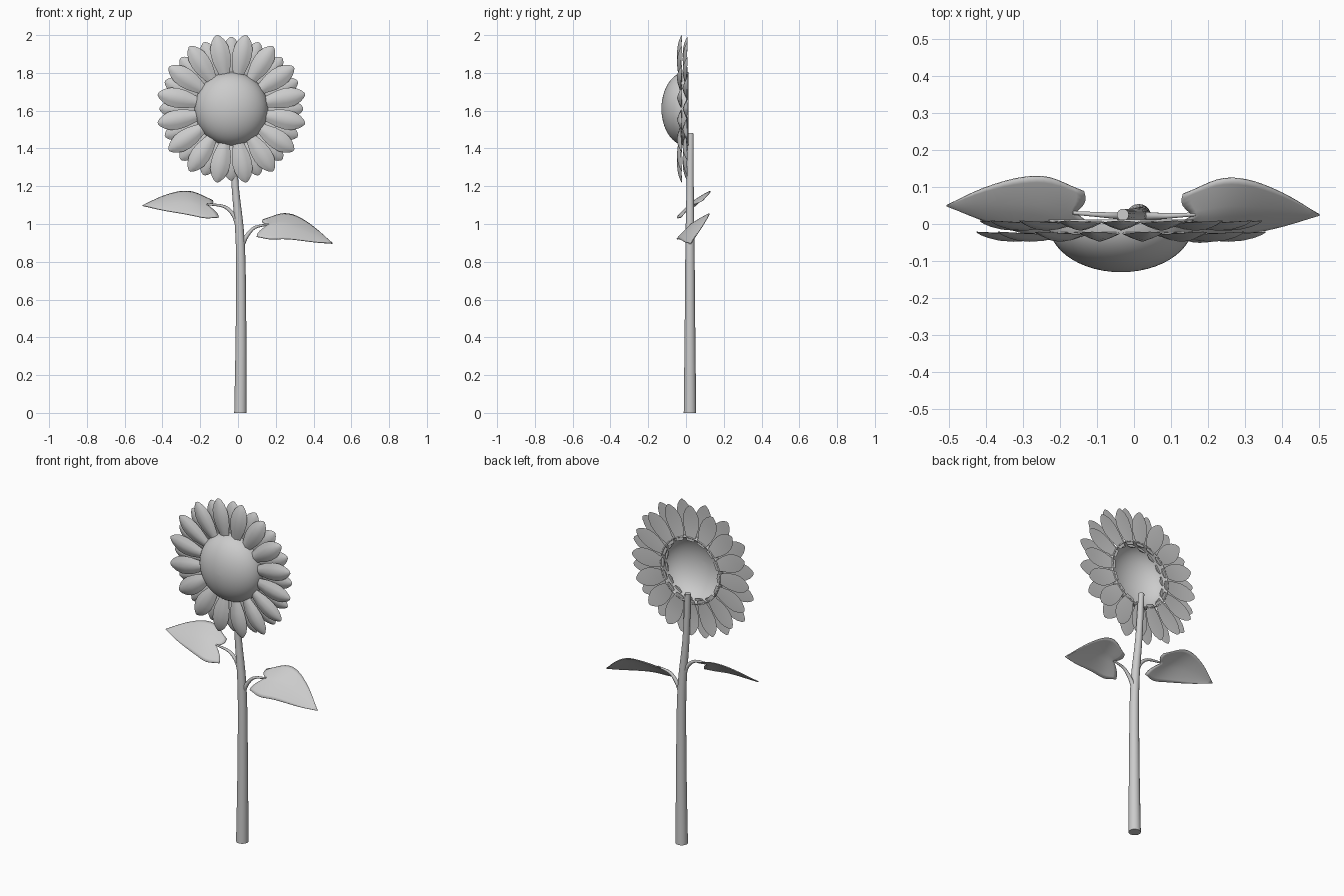
import bpy, bmesh, math
from mathutils import Vector, Matrix

if "Cube" in bpy.data.objects:
    bpy.data.objects.remove(bpy.data.objects["Cube"])

CX, CZ = -0.035, 1.61


def finish(name, bm, angle=40):
    bmesh.ops.recalc_face_normals(bm, faces=bm.faces)
    me = bpy.data.meshes.new(name)
    bm.to_mesh(me)
    bm.free()
    ob = bpy.data.objects.new(name, me)
    bpy.context.collection.objects.link(ob)
    bpy.ops.object.select_all(action='DESELECT')
    ob.select_set(True)
    bpy.context.view_layer.objects.active = ob
    bpy.ops.object.shade_smooth_by_angle(angle=math.radians(angle))
    return ob


def bridge(bm, rings, caps=True):
    n = len(rings[0])
    for a, b in zip(rings, rings[1:]):
        for i in range(n):
            j = (i + 1) % n
            bm.faces.new((a[i], a[j], b[j], b[i]))
    if caps:
        bm.faces.new(rings[0])
        bm.faces.new(rings[-1])


def catmull(pts, steps):
    p = [Vector(q) for q in pts]
    p = [2 * p[0] - p[1]] + p + [2 * p[-1] - p[-2]]
    out = []
    for k in range(1, len(p) - 2):
        a, b, c, d = p[k - 1:k + 3]
        for s in range(steps):
            t = s / steps
            out.append(0.5 * (2 * b + (c - a) * t + (2 * a - 5 * b + 4 * c - d) * t * t
                              + (3 * b - a - 3 * c + d) * t ** 3))
    return out + [p[-2]]


def tube(name, pts, sides, steps=4):
    # each point is x, y, z, radius
    path = catmull(pts, steps)
    bm = bmesh.new()
    rings = []
    for i, q in enumerate(path):
        d = (path[min(i + 1, len(path) - 1)] - path[max(i - 1, 0)]).to_3d().normalized()
        u = Vector((0, 1, 0)).cross(d).normalized()
        v = d.cross(u)
        if i == 0 and q.z == 0:
            u, v = Vector((1, 0, 0)), Vector((0, 1, 0))
        rings.append([bm.verts.new(q.to_3d() + q[3] * (u * math.cos(a) + v * math.sin(a)))
                      for a in (2 * math.pi * k / sides for k in range(sides))])
    bridge(bm, rings)
    return finish(name, bm)


# Stem and leaf stalks
tube("stem", [(0.013, 0.021, 0, 0.033), (0.016, 0.021, 0.45, 0.028), (0.012, 0.021, 0.9, 0.024),
              (-0.015, 0.022, 1.2, 0.019), (-0.03, 0.025, 1.48, 0.016)], 20)
tube("leaf_stalk_right", [(0.02, 0.021, 0.885, 0.014), (0.045, 0.021, 0.935, 0.011),
                          (0.09, 0.022, 0.982, 0.008), (0.165, 0.026, 0.998, 0.005)], 10)
tube("leaf_stalk_left", [(0.0, 0.021, 0.99, 0.014), (-0.025, 0.021, 1.05, 0.011),
                         (-0.075, 0.024, 1.093, 0.008), (-0.165, 0.03, 1.105, 0.005)], 10)


# Heart-shaped leaves
def leaf(name, rib, side, back):
    path = catmull(rib, 8)
    widths = catmull([(0.66, 0, 0), (0.98, 0, 0), (0.9, 0, 0), (0.55, 0, 0), (0.0, 0, 0)], 4)
    n, m = len(path), 6
    side, back = Vector(side), Vector(back)
    bm = bmesh.new()
    rows = []
    for i, c in enumerate(path):
        u = i / (n - 1)
        w = max(widths[i].x, 0.01)
        row = []
        for k in range(-m, m + 1):
            v = k / m
            lobe = math.sin(min(abs(v) * 1.9, math.pi / 2)) * (1 - u) ** 3
            drop = Vector((0, -0.006, 0.01)) * (1 - v * v) * w
            row.append(bm.verts.new(c + side * v * w + back * lobe + drop))
        rows.append(row)
    for a, b in zip(rows, rows[1:]):
        for k in range(2 * m):
            bm.faces.new((a[k], a[k + 1], b[k + 1], b[k]))
    ob = finish(name, bm, 60)
    mod = ob.modifiers.new("thickness", 'SOLIDIFY')
    mod.thickness = 0.005
    mod.offset = 0


leaf("leaf_right", [(0.16, 0.028, 0.99), (0.29, 0.042, 0.983), (0.5, 0.025, 0.897)],
     (0.025, 0.086, 0.068), (-0.045, -0.004, -0.012))
leaf("leaf_left", [(-0.16, 0.034, 1.092), (-0.29, 0.046, 1.112), (-0.505, 0.05, 1.097)],
     (-0.025, 0.088, 0.068), (0.042, -0.004, -0.012))

# Domed seed head, open at the back
bm = bmesh.new()
rings = []
for k in range(14):
    a = 0.02 + (math.pi / 2 - 0.02) * k / 13
    r, y = 0.195 * math.sin(a), -0.13 * math.cos(a)
    rings.append((r, y))
rings.append((0.195, 0.012))
loops = [[bm.verts.new((CX + r * math.cos(2 * math.pi * s / 40), y,
                        CZ + r * math.sin(2 * math.pi * s / 40))) for s in range(40)]
         for r, y in rings]
bridge(bm, loops, caps=False)
bm.faces.new(loops[0])
head = finish("seed_head", bm, 50)
mod = head.modifiers.new("thickness", 'SOLIDIFY')
mod.thickness = 0.006
mod.offset = -1


# Two rings of keeled petals
def petals(name, count, offset, y, length):
    bm = bmesh.new()
    prof = [(0, 0.024), (0.15, 0.034), (0.35, 0.047), (0.55, 0.052), (0.72, 0.048),
            (0.86, 0.035), (0.95, 0.02), (1.0, 0.006)]
    for p in range(count):
        rot = Matrix.Rotation(-offset - 2 * math.pi * p / count, 3, 'Y')
        sections = []
        for t, w in prof:
            r = 0.172 + t * (length - 0.172)
            h = w / 0.052
            bow = 0.006 * math.sin(math.pi * t)
            ring = [(-w, 0), (-w * 0.5, -0.012 * h), (0, -0.021 * h), (w * 0.5, -0.012 * h),
                    (w, 0), (0, 0.002 * h)]
            sections.append([bm.verts.new(rot @ Vector((r, y + d - bow + 0.003, s)) +
                                          Vector((CX, 0, CZ))) for s, d in ring])
        bridge(bm, sections)
    return finish(name, bm, 45)


step = 2 * math.pi / 16
petals("front_petals", 16, step / 2, -0.024, 0.397)
petals("back_petals", 16, 0.0, 0.006, 0.38)
